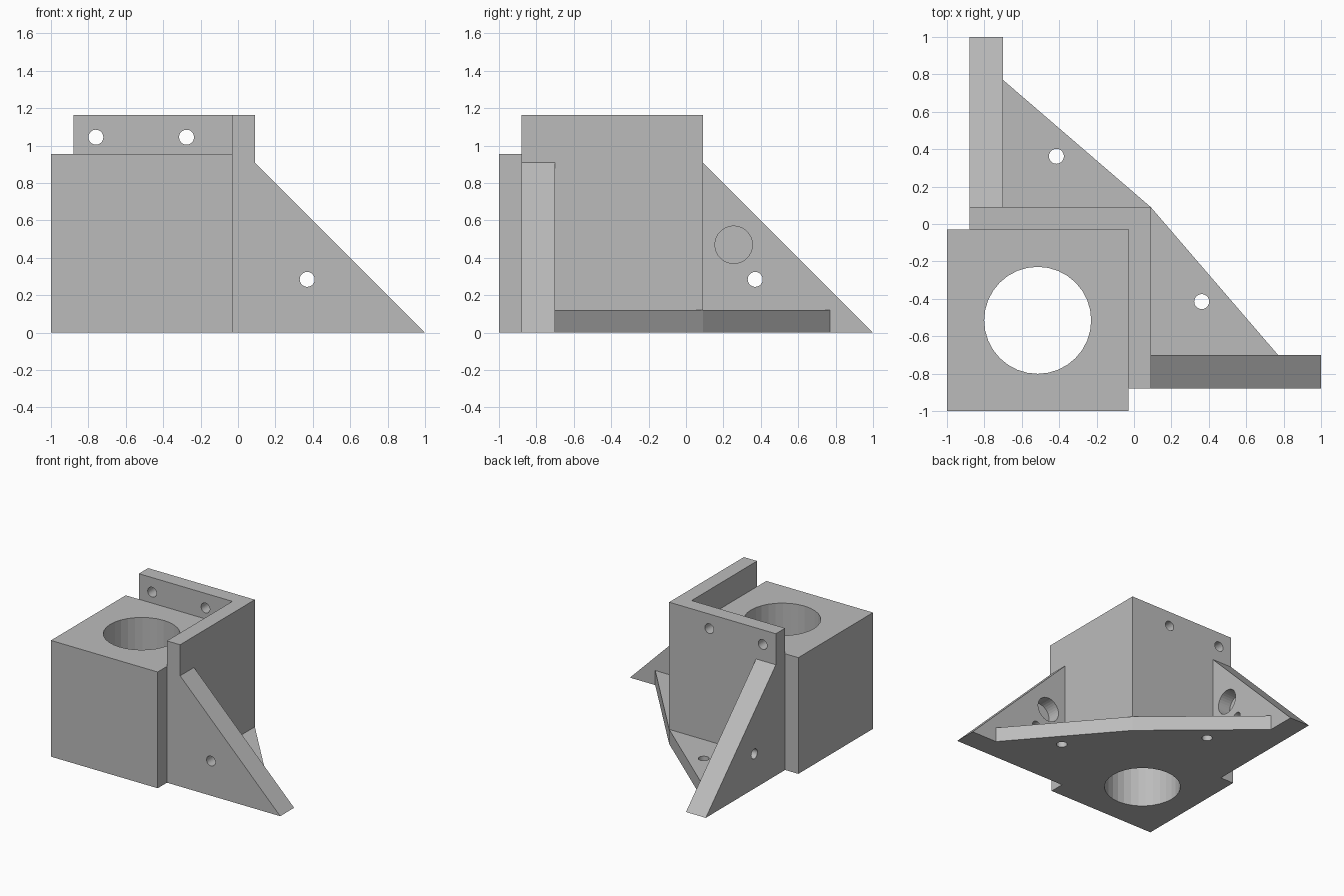
import bpy, bmesh
from mathutils import Matrix, Vector

cube = bpy.data.objects.get("Cube")
if cube:
    bpy.data.objects.remove(cube, do_unlink=True)

grey = bpy.data.materials.new("plain grey")
grey.use_nodes = True
grey.diffuse_color = (0.5, 0.5, 0.5, 1)
grey.node_tree.nodes["Principled BSDF"].inputs["Base Color"].default_value = (0.5, 0.5, 0.5, 1)

# Shared levels along both horizontal axes
OUT, SIDE, RIB, IN, WALL = -1.0, -0.88, -0.70, -0.03, 0.09
BLOCK_TOP, WALL_TOP, RIB_TOP, PLATE_TOP = 0.955, 1.165, 0.91, 0.12
SWAP = Matrix(((0, 1, 0, 0), (1, 0, 0, 0), (0, 0, 1, 0), (0, 0, 0, 1)))


def finish(bm, name, swap=False):
    if swap:
        bm.transform(SWAP)
    bmesh.ops.recalc_face_normals(bm, faces=bm.faces)
    mesh = bpy.data.meshes.new(name)
    bm.to_mesh(mesh)
    bm.free()
    mesh.materials.append(grey)
    obj = bpy.data.objects.new(name, mesh)
    bpy.context.collection.objects.link(obj)
    return obj


def prism(name, profile, direction, swap=False):
    """Extrude a closed outline of 3D points along a direction."""
    bm = bmesh.new()
    face = bm.faces.new([bm.verts.new(p) for p in profile])
    new = bmesh.ops.extrude_face_region(bm, geom=[face])["geom"]
    verts = [v for v in new if isinstance(v, bmesh.types.BMVert)]
    bmesh.ops.translate(bm, verts=verts, vec=Vector(direction))
    return finish(bm, name, swap)


def drill(obj, centre, radius, depth, axis, swap=False):
    """Cut a round hole of the given total depth, centred on a point."""
    bm = bmesh.new()
    turn = Vector((0, 0, 1)).rotation_difference(Vector(axis)).to_matrix().to_4x4()
    bmesh.ops.create_cone(bm, cap_ends=True, segments=32, radius1=radius, radius2=radius,
                          depth=depth, matrix=Matrix.Translation(centre) @ turn)
    cutter = finish(bm, "hole_cutter", swap)
    cutter.hide_render = True
    mod = obj.modifiers.new("hole", 'BOOLEAN')
    mod.operation, mod.solver, mod.object = 'DIFFERENCE', 'EXACT', cutter
    bpy.context.view_layer.objects.active = obj
    bpy.ops.object.modifier_apply(modifier=mod.name)
    bpy.data.objects.remove(cutter, do_unlink=True)


X, Y, Z = (1, 0, 0), (0, 1, 0), (0, 0, 1)

# Square block with a large vertical bore
block = prism("bored_block", [(OUT, OUT, 0), (IN, OUT, 0), (IN, IN, 0), (OUT, IN, 0)],
              (0, 0, BLOCK_TOP))
drill(block, (-0.515, -0.515, 0.5), 0.286, 2, Z)

# L-shaped wall wrapped round two sides of the block
outline = [(IN, SIDE), (WALL, SIDE), (WALL, WALL), (SIDE, WALL), (SIDE, IN), (IN, IN)]
walls = prism("corner_walls", [(x, y, 0) for x, y in outline], (0, 0, WALL_TOP))
for along in (-0.76, -0.275):
    for swap in (False, True):
        drill(walls, (along, 0.03, 1.045), 0.04, 0.4, Y, swap)

# Triangular ribs, each with a through hole and a blind recess on the inner face
for name, swap in (("front_rib", False), ("back_rib", True)):
    rib = prism(name, [(WALL, SIDE, 0), (1, SIDE, 0), (WALL, SIDE, RIB_TOP)],
                (0, RIB - SIDE, 0), swap)
    drill(rib, (0.37, -0.79, 0.285), 0.04, 0.6, Y, swap)
    drill(rib, (0.255, RIB, 0.47), 0.1, 0.22, Y, swap)

# Floor plate filling the outer corner between the ribs
outline = [(WALL, RIB), (0.77, RIB), (WALL, WALL), (RIB, 0.77), (RIB, WALL)]
plate = prism("floor_plate", [(x, y, 0) for x, y in outline], (0, 0, PLATE_TOP))
for swap in (False, True):
    drill(plate, (0.362, -0.415, 0), 0.04, 0.6, Z, swap)
